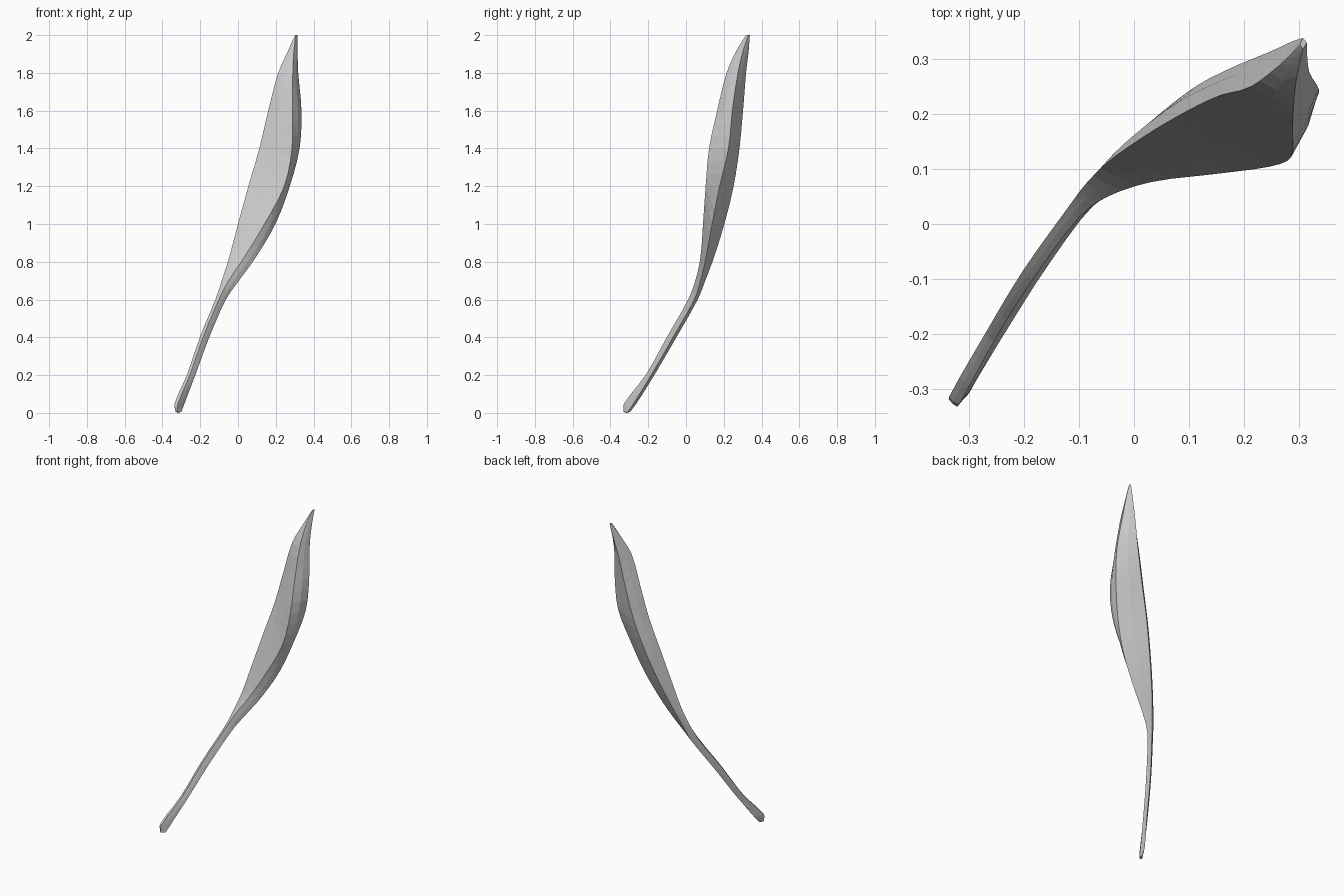
import bpy, bmesh
from mathutils import Vector

if "Cube" in bpy.data.objects:
    bpy.data.objects.remove(bpy.data.objects["Cube"])

# Cross-sections of the leaf blade and stem:
# height, then left, front, right and back corners as (x, y)
SECTIONS = [
    (0.005, (-.330, -.318), (-.322, -.330), (-.300, -.308), (-.312, -.296)),
    (0.05, (-.336, -.314), (-.318, -.328), (-.283, -.278), (-.302, -.262)),
    (0.20, (-.271, -.200), (-.255, -.214), (-.226, -.184), (-.241, -.168)),
    (0.40, (-.202, -.085), (-.185, -.102), (-.152, -.069), (-.169, -.051)),
    (0.60, (-.120, .030), (-.101, .011), (-.064, .044), (-.085, .062)),
    (0.70, (-.086, .075), (-.050, .049), (.005, .078), (-.052, .102)),
    (0.82, (-.048, .112), (.030, .076), (.092, .105), (-.012, .147)),
    (1.00, (.000, .147), (.140, .090), (.198, .138), (.050, .203)),
    (1.20, (.055, .182), (.245, .104), (.274, .178), (.115, .252)),
    (1.40, (.113, .214), (.286, .122), (.326, .225), (.175, .283)),
    (1.60, (.160, .235), (.288, .165), (.336, .245), (.220, .302)),
    (1.80, (.213, .250), (.290, .215), (.319, .275), (.258, .318)),
    (1.92, (.266, .290), (.296, .268), (.315, .303), (.288, .332)),
    (2.00, (.302, .326), (.307, .318), (.314, .330), (.307, .338)),
]
BULGE = (0.05, 0.08, 0.08, 0.08)  # swelling of the sides between corners
STEPS = 3                         # rings per section gap


def slope(vals, zs, i):
    a, b = max(i - 1, 0), min(i + 1, len(zs) - 1)
    return (vals[b] - vals[a]) / (zs[b] - zs[a])


def smooth_sections():
    """Hermite curves through the corners, giving (z, corners) rings."""
    zs = [s[0] for s in SECTIONS]
    tracks = [[Vector(s[c + 1]) for s in SECTIONS] for c in range(4)]
    result = []
    for i in range(len(zs) - 1):
        h = zs[i + 1] - zs[i]
        for k in range(STEPS):
            t = k / STEPS
            corners = []
            for v in tracks:
                corners.append(
                    v[i] * (2 * t**3 - 3 * t**2 + 1)
                    + slope(v, zs, i) * (h * (t**3 - 2 * t**2 + t))
                    + v[i + 1] * (3 * t**2 - 2 * t**3)
                    + slope(v, zs, i + 1) * (h * (t**3 - t**2)))
            result.append((zs[i] + h * t, corners))
    result.append((zs[-1], [v[-1] for v in tracks]))
    return result


def ring(bm, z, corners):
    centre = sum(corners, Vector((0, 0))) / 4
    points = []
    for i, a in enumerate(corners):
        mid = (a + corners[(i + 1) % 4]) / 2
        points += [a, mid + (mid - centre) * BULGE[i]]
    return [bm.verts.new((p.x, p.y, z)) for p in points]


# Leaf with stem: skin the rings and close both ends
bm = bmesh.new()
rings = [ring(bm, z, c) for z, c in smooth_sections()]
for low, high in zip(rings, rings[1:]):
    n = len(low)
    for i in range(n):
        j = (i + 1) % n
        bm.faces.new((low[i], low[j], high[j], high[i]))
for end, tip in ((rings[0], (-.318, -.314, 0)), (rings[-1], (.308, .329, 2.0))):
    apex = bm.verts.new(tip)
    for i in range(len(end)):
        bm.faces.new((end[i], end[(i + 1) % len(end)], apex))
bmesh.ops.triangulate(bm, faces=bm.faces[:])
bmesh.ops.recalc_face_normals(bm, faces=bm.faces[:])

mesh = bpy.data.meshes.new("leaf_with_stem")
bm.to_mesh(mesh)
bm.free()
leaf = bpy.data.objects.new("leaf_with_stem", mesh)
bpy.context.collection.objects.link(leaf)
